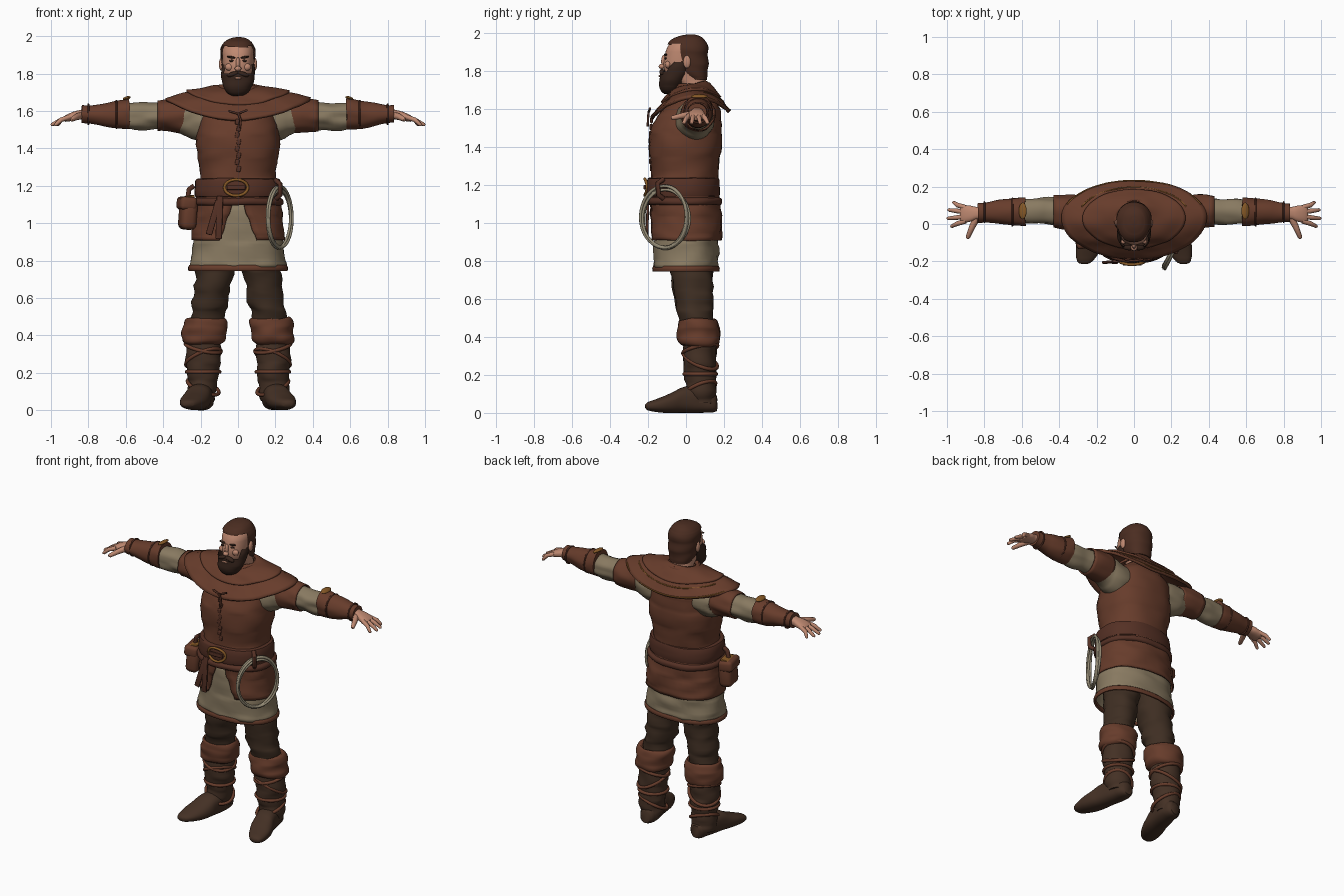
import bpy, bmesh, math, random
from mathutils import Vector, noise

random.seed(4)
cube = bpy.data.objects.get("Cube")
if cube:
    bpy.data.objects.remove(cube, do_unlink=True)
SIDES = (("left", 1), ("right", -1))


def material(name, *rgb):
    mat = bpy.data.materials.new(name)
    mat.use_nodes = True
    mat.diffuse_color = (*rgb, 1)
    bsdf = next(n for n in mat.node_tree.nodes if n.type == "BSDF_PRINCIPLED")
    bsdf.inputs["Base Color"].default_value = (*rgb, 1)
    bsdf.inputs["Roughness"].default_value = .8
    return mat


leather = material("brown leather", .135, .045, .024)
strap = material("dark strap leather", .09, .03, .018)
linen = material("beige linen", .25, .195, .12)
wool = material("dark wool", .048, .027, .016)
boot = material("boot leather", .058, .03, .018)
skin = material("skin", .52, .25, .165)
hair = material("brown hair", .07, .026, .015)
beard = material("dark beard", .036, .017, .011)
gold = material("gold trim", .24, .1, .02)
rope = material("pale rope", .3, .26, .18)


def finish(name, bm, mat, wrinkle=0, thick=0):
    """Turn a bmesh into a shaded object, optionally creased and thickened."""
    bmesh.ops.recalc_face_normals(bm, faces=bm.faces[:])
    if wrinkle:
        bm.normal_update()
        for v in bm.verts:
            p = Vector((v.co.x * 9, v.co.y * 9, v.co.z * 22))
            v.co += v.normal * noise.noise(p) * wrinkle
    mesh = bpy.data.meshes.new(name)
    bm.to_mesh(mesh)
    bm.free()
    mesh.materials.append(mat)
    mesh.shade_smooth()
    mesh.set_sharp_from_angle(angle=math.radians(50))
    ob = bpy.data.objects.new(name, mesh)
    bpy.context.collection.objects.link(ob)
    if thick:
        mod = ob.modifiers.new("thickness", "SOLIDIFY")
        mod.thickness = thick
    return ob


def grid(bm, rows, closed):
    rows = [[bm.verts.new(p) for p in row] for row in rows]
    for a, b in zip(rows, rows[1:]):
        for i in range(len(a) - (not closed)):
            j = (i + 1) % len(a)
            bm.faces.new((a[i], a[j], b[j], b[i]))
    return rows


def loft(name, mat, rings, axis="z", side=1, power=2, steps=5, gap=0,
         caps=True, wrinkle=0, thick=0, drop=None):
    """Smooth loft through rings (position, centre, centre, radius, radius)."""
    keys = [Vector(r) for r in rings]
    path = []
    for i in range(len(keys) - 1):
        p, a, b, q = keys[max(i - 1, 0)], keys[i], keys[i + 1], keys[min(i + 2, len(keys) - 1)]
        for s in range(steps):
            t = s / steps
            path.append(a + (b - a) * t + ((b - p) * (1 - t) - (q - a) * t) * t * (1 - t) / 2)
    path.append(keys[-1])
    rows, n = [], 40
    for k, (pos, c, d, r, s) in enumerate(path):
        g = gap * k / (len(path) - 1)
        row = []
        for i in range(n):
            a = -math.pi / 2 + g + (math.tau - 2 * g) * i / (n - bool(gap))
            u, v = (math.copysign(abs(f) ** (2 / power), f) for f in (math.cos(a), math.sin(a)))
            u, v = c + u * r, d + v * s
            x, y, z = {"z": (u, v, pos), "x": (pos, u, v), "y": (u, pos, v)}[axis]
            row.append((x * side, y, z))
        rows.append(row)
    bm = bmesh.new()
    rows = grid(bm, rows, not gap)
    if caps and not gap:
        bm.faces.new(rows[0])
        bm.faces.new(rows[-1])
    if drop:
        doomed = [f for f in bm.faces if drop(f.calc_center_median())]
        bmesh.ops.delete(bm, geom=doomed, context="FACES")
    return finish(name, bm, mat, wrinkle, thick)


def blob(name, mat, centre, size, tilt=0):
    bm = bmesh.new()
    bmesh.ops.create_uvsphere(bm, u_segments=16, v_segments=10, radius=1)
    bmesh.ops.scale(bm, vec=size, verts=bm.verts)
    ob = finish(name, bm, mat)
    ob.location, ob.rotation_euler = centre, (0, tilt, 0)


def box(name, mat, centre, size, rot=(0, 0, 0), bevel=.01):
    bm = bmesh.new()
    bmesh.ops.create_cube(bm, size=1)
    bmesh.ops.scale(bm, vec=size, verts=bm.verts)
    bmesh.ops.bevel(bm, geom=bm.edges[:], offset=bevel, segments=3, affect="EDGES", profile=.5)
    ob = finish(name, bm, mat)
    ob.location, ob.rotation_euler = centre, rot


def cord(name, mat, points, radius, taper=None, cyclic=False):
    """Round cord along points, stored as a mesh."""
    curve = bpy.data.curves.new(name, "CURVE")
    curve.dimensions, curve.bevel_depth, curve.bevel_resolution = "3D", radius, 3
    curve.use_fill_caps = True
    spline = curve.splines.new("POLY")
    spline.points.add(len(points) - 1)
    spline.use_cyclic_u = cyclic
    for i, p in enumerate(points):
        spline.points[i].co = (*p, 1)
        spline.points[i].radius = taper[i] if taper else 1
    tmp = bpy.data.objects.new(name + " path", curve)
    bm = bmesh.new()
    bm.from_mesh(tmp.to_mesh())
    tmp.to_mesh_clear()
    bpy.data.objects.remove(tmp)
    finish(name, bm, mat)


# Torso, shirt tail, belt and split skirt
loft("tunic", leather, [(1.12, 0, -.01, .22, .175), (1.2, 0, -.01, .21, .172), (1.28, 0, -.005, .203, .178),
     (1.42, 0, -.002, .225, .193), (1.52, 0, .005, .212, .183), (1.6, 0, .03, .19, .15),
     (1.66, 0, .04, .14, .1), (1.7, 0, .04, .08, .07)], power=2.3, wrinkle=.008)
loft("shirt_tail", linen, [(1.1, 0, 0, .2, .165), (.95, 0, 0, .232, .17), (.84, 0, 0, .248, .17),
     (.765, 0, 0, .262, .172)], power=2.3, caps=False, wrinkle=.012, thick=.006)
loft("shirt_hem", leather, [(.775, 0, 0, .262, .173), (.76, 0, 0, .268, .178), (.745, 0, 0, .265, .175)],
     power=2.3, caps=False, thick=.012)
loft("skirt", leather, [(1.16, 0, -.01, .222, .182), (1.08, 0, -.005, .235, .186),
     (.99, 0, 0, .243, .187), (.91, 0, 0, .252, .19)], power=2.3, gap=.36, wrinkle=.012, thick=.01)
loft("belt", strap, [(1.14, 0, -.015, .222, .185), (1.15, 0, -.015, .233, .193), (1.225, 0, -.015, .228, .19),
     (1.238, 0, -.015, .215, .18)], power=2.3, steps=3, wrinkle=.004)
loft("lower_belt", strap, [(1.095, 0, -.01, .232, .19), (1.105, 0, -.01, .244, .2), (1.125, 0, -.01, .242, .2),
     (1.135, 0, -.01, .226, .187)], power=2.3, steps=3, wrinkle=.006)
ring = [(math.cos(a * math.tau / 32), math.sin(a * math.tau / 32)) for a in range(32)]
cord("buckle", gold, [(-.01 + .062 * c, -.217 + .012 * c * c, 1.19 + .043 * s) for c, s in ring], .008, cyclic=True)
box("buckle_tongue", strap, (-.01, -.217, 1.19), (.1, .012, .024), bevel=.004)
for i, lean in enumerate((.03, .28)):
    box(f"hanging_strap_{i + 1}", strap, (-.1 - .03 * i, -.203, 1.03), (.034, .014, .23 - .04 * i), (-.03, lean, 0), .005)

# Front seam with toggles
for i in range(8):
    z = 1.29 + i * .036
    box(f"toggle_{i + 1}", strap, (.004 * (-1) ** i, -.184 - .006 * math.sin(i / 2), z), (.022, .014, .03), (0, .2, 0), .005)
cord("chest_tie", strap, [(-.05, -.19, 1.6), (0, -.197, 1.585), (.05, -.19, 1.605)], .006)
cord("chest_tie_end", strap, [(0, -.197, 1.59), (.015, -.2, 1.55), (.01, -.202, 1.51)], .006)


# Two layered shoulder cape, lower in front and behind than on the shoulders
def cape_point(a, t, lift=0):
    c, s = math.cos(a), math.sin(a)
    reach = .22 if s < 0 else .203
    rim = 1.672 - (.117 if s < 0 else .08) * s * s
    neck = 1.722 + .012 * s
    sag = t ** (1.6 - .4 * abs(s))
    return ((.09 + .3 * t) * c, .032 + (.075 + (reach - .075) * t) * s, neck + (rim - neck) * sag + lift)


for name, size, lift in (("shoulder_cape", 1, 0), ("folded_hood", .62, .014)):
    bm = bmesh.new()
    grid(bm, [[cape_point(i * math.tau / 64, size * k / 12, lift) for i in range(64)] for k in range(13)], True)
    finish(name, bm, leather, wrinkle=.008, thick=.016)
for edge in (.98, .7):
    cord("cape_trim", gold, [cape_point(math.pi * (.12 + .76 * i / 30), edge, .001) for i in range(31)], .004)
loft("neck_roll", leather, [(1.69, 0, .035, .125, .105), (1.72, 0, .035, .118, .1), (1.738, 0, .037, .1, .088),
     (1.725, 0, .037, .08, .07)], caps=False, wrinkle=.008)
box("shirt_collar", linen, (0, -.066, 1.7), (.06, .03, .05), (-.5, 0, 0))

# Head, hair and beard
loft("head", skin, [(1.64, 0, .045, .072, .07), (1.72, 0, .04, .068, .066), (1.77, 0, .005, .07, .1),
     (1.82, 0, -.008, .079, .11), (1.88, 0, -.005, .084, .108), (1.93, 0, .005, .082, .102),
     (1.965, 0, .01, .06, .075), (1.98, 0, .012, .025, .03)], power=2.2)
loft("hair", hair, [(1.755, 0, .06, .066, .05), (1.8, 0, .035, .083, .08), (1.87, 0, .012, .092, .105),
     (1.93, 0, .008, .093, .107), (1.968, 0, .008, .074, .088), (1.988, 0, .012, .042, .05), (1.994, 0, .014, .01, .012)],
     power=2.2, steps=7, wrinkle=.005, drop=lambda p: p.y < -.025 and p.z < 1.938 + .1 * abs(p.x) - (p.x > 2))
loft("beard", beard, [(1.682, 0, -.095, .025, .022), (1.7, 0, -.088, .056, .046), (1.735, 0, -.078, .08, .065),
     (1.775, 0, -.062, .086, .078), (1.808, 0, -.046, .088, .083), (1.85, 0, -.02, .09, .07)],
     power=2.2, steps=7, wrinkle=.006, drop=lambda p: p.z > 1.803 and abs(p.x) < .07)
blob("lower_lip", skin, (0, -.138, 1.776), (.02, .006, .006))
blob("nose_bridge", skin, (0, -.117, 1.852), (.012, .014, .035))
blob("nose_tip", skin, (0, -.127, 1.826), (.018, .017, .014))
for name, s in SIDES:
    blob(f"{name}_ear", skin, (.09 * s, .005, 1.85), (.012, .02, .034))
    blob(f"{name}_cheek", skin, (.045 * s, -.095, 1.835), (.025, .016, .02))
    blob(f"{name}_eye", beard, (.034 * s, -.107, 1.868), (.014, .006, .006))
    blob(f"{name}_brow", beard, (.036 * s, -.108, 1.887), (.024, .008, .006), -.15 * s)
    blob(f"{name}_moustache", beard, (.026 * s, -.125, 1.797), (.034, .016, .013), .3 * s)

for name, s in SIDES:
    # Arms: shirt sleeve, short cap sleeve, bracer
    loft(f"{name}_sleeve", linen, [(.13, .04, 1.54, .1, .1), (.22, .05, 1.55, .1, .105), (.3, .06, 1.567, .085, .088),
         (.42, .068, 1.572, .07, .075), (.55, .068, 1.572, .068, .073), (.63, .066, 1.575, .06, .06)],
         "x", s, wrinkle=.014)
    loft(f"{name}_cap_sleeve", leather, [(.27, .06, 1.57, .088, .092), (.34, .064, 1.575, .09, .092),
         (.43, .068, 1.573, .083, .083)], "x", s, caps=False, wrinkle=.01, thick=.008)
    loft(f"{name}_bracer", leather, [(.58, .066, 1.588, .076, .086), (.62, .066, 1.582, .075, .079),
         (.7, .065, 1.58, .066, .066), (.78, .062, 1.583, .054, .05), (.835, .06, 1.585, .052, .047)],
         "x", s, wrinkle=.007)
    blob(f"{name}_bracer_trim", gold, (.595 * s, .07, 1.668), (.022, .045, .01), .3 * s)
    for x, r in ((.65, .073), (.8, .053)):
        cord(f"{name}_bracer_tie", strap, [(x * s, .064 + r * c, 1.582 + r * d) for c, d in ring], .005, cyclic=True)
    # Hand
    loft(f"{name}_palm", skin, [(.8, .06, 1.585, .034, .03), (.84, .058, 1.58, .033, .026), (.88, .055, 1.572, .044, .024),
         (.92, .053, 1.56, .045, .018), (.93, .053, 1.557, .035, .01)], "x", s, power=2.4)
    for i, (x, y) in enumerate(((.97, .115), (.995, .075), (1, .03), (.98, -.012))):
        root = .088 - .024 * i
        cord(f"{name}_finger_{i + 1}", skin, [(.9 * s, root, 1.568), (.945 * s, (root + y) / 2, 1.553),
             ((x - .006) * s, y, 1.527), (x * s, y, 1.523)], .0125, (1.1, 1, .75, .4))
    cord(f"{name}_thumb", skin, [(.84 * s, .035, 1.575), (.865 * s, -.015, 1.567), (.888 * s, -.07, 1.555),
         (.891 * s, -.078, 1.553)], .015, (1.3, 1.1, .8, .4))
    # Leg, boot shaft, folded cuff and shoe
    loft(f"{name}_trouser", wool, [(.95, .11, .015, .1, .115), (.8, .122, .025, .108, .115), (.7, .132, .035, .1, .106),
         (.58, .15, .042, .096, .097), (.5, .163, .05, .09, .09), (.4, .175, .06, .085, .085)],
         side=s, wrinkle=.016)
    loft(f"{name}_boot_cuff", leather, [(.35, .182, .068, .088, .085), (.37, .183, .068, .113, .107),
         (.42, .18, .066, .118, .112), (.47, .175, .063, .116, .108), (.492, .172, .06, .1, .095),
         (.475, .172, .06, .08, .08)], side=s, caps=False, wrinkle=.014)
    loft(f"{name}_boot_shaft", boot, [(.4, .182, .07, .088, .086), (.3, .184, .07, .092, .088), (.2, .187, .075, .086, .082),
         (.12, .191, .08, .078, .078), (.05, .19, .085, .07, .072)], side=s, wrinkle=.012)
    loft(f"{name}_shoe", boot, [(.163, .183, .05, .03, .04), (.14, .185, .055, .05, .053), (.08, .19, .066, .064, .066),
         (0, .207, .07, .068, .07), (-.08, .228, .052, .074, .052), (-.15, .248, .038, .062, .035),
         (-.2, .262, .034, .04, .022), (-.215, .264, .034, .015, .01)], "y", s, power=2.3, wrinkle=.004)
    for z, slope, r in ((.205, 0, .088), (.335, .02, .095), (.28, -.035, .093), (.125, .03, .084)):
        cord(f"{name}_boot_strap", leather, [((.186 + r * c) * s, .075 + r * .96 * d, z + slope * (c + d))
             for c, d in ring], .01, cyclic=True)

# Belt pouch on the right hip
box("pouch", leather, (-.268, -.06, 1.045), (.085, .135, .16), (0, .08, .2), .03)
box("pouch_flap", leather, (-.274, -.06, 1.105), (.09, .142, .07), (0, .08, .2), .02)
box("pouch_patch", gold, (-.27, -.055, 1.138), (.06, .1, .014), (0, -.2, .2), .004)
cord("pouch_loop", strap, [(-.235, -.06, 1.2), (-.262, -.06, 1.18), (-.27, -.06, 1.12)], .014)

# Coiled rope on the left hip
coil = []
for i in range(241):
    a, turn = i * math.tau / 48, i / 48
    wide, tall = .118 + .008 * math.sin(turn * 2), .158 + .01 * math.sin(turn * 3 + 1)
    c = math.cos(a)
    coil.append((.222 + .062 * c + .006 * math.sin(turn * 4), -.112 + wide * c - .006 * math.sin(turn * 5),
                 1.028 + tall * math.sin(a)))
cord("rope_coil", rope, coil, .0075)
cord("rope_hanger", strap, [(.2, -.12, 1.23), (.225, -.15, 1.21), (.225, -.145, 1.15), (.205, -.12, 1.13)], .013)
